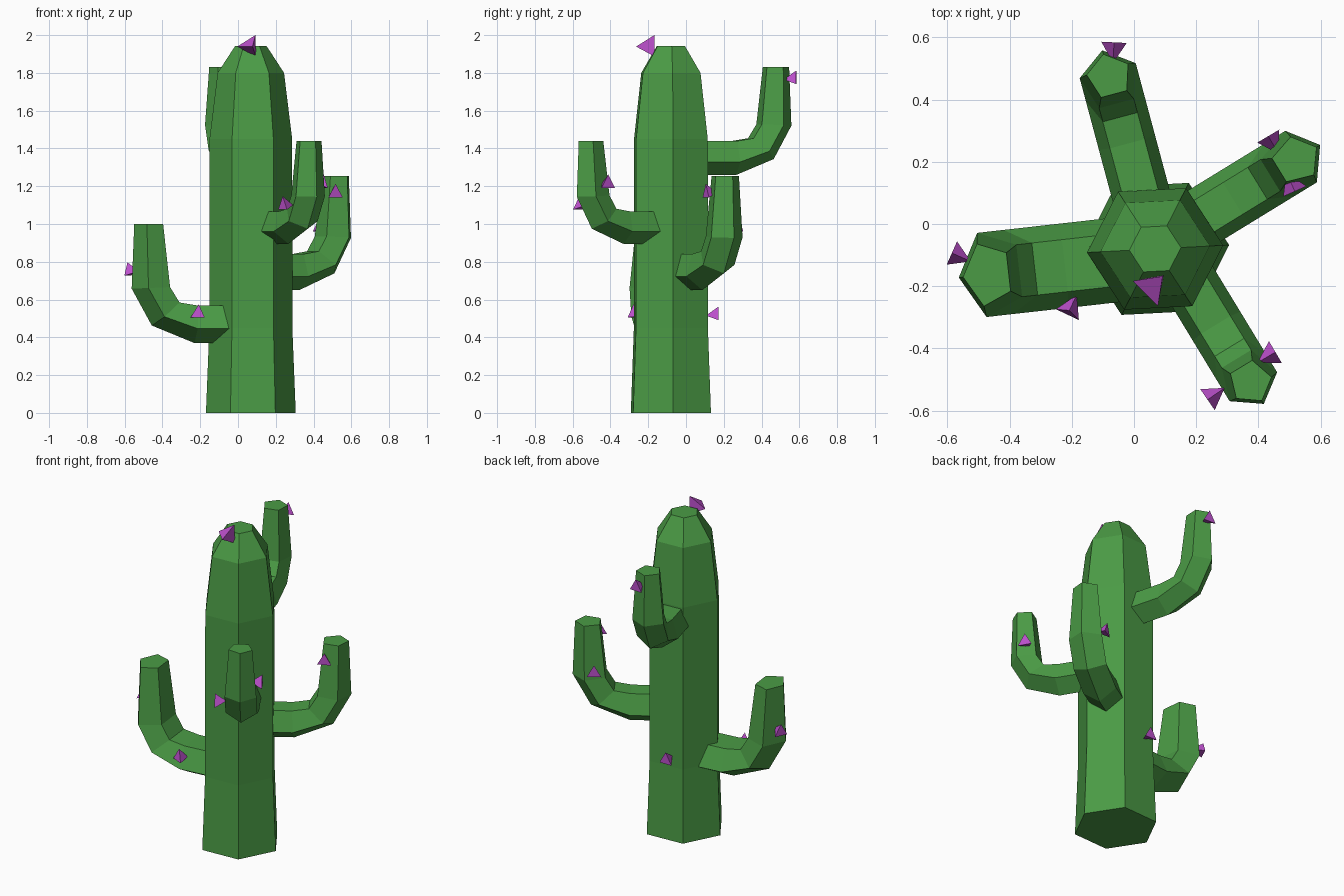
import bpy, bmesh
from math import sin, cos, radians, pi
from mathutils import Vector

if "Cube" in bpy.data.objects:
    bpy.data.objects.remove(bpy.data.objects["Cube"])

def material(name, rgb):
    m = bpy.data.materials.new(name)
    m.diffuse_color = (*rgb, 1)
    m.use_nodes = True
    m.node_tree.nodes["Principled BSDF"].inputs["Base Color"].default_value = m.diffuse_color
    return m

GREEN = material("cactus_green", (0.07, 0.33, 0.06))
PURPLE = material("flower_purple", (0.5, 0.08, 0.6))

def finish(name, bm, mat):
    bmesh.ops.recalc_face_normals(bm, faces=bm.faces[:])
    me = bpy.data.meshes.new(name)
    bm.to_mesh(me)
    bm.free()
    me.materials.append(mat)
    ob = bpy.data.objects.new(name, me)
    bpy.context.collection.objects.link(ob)

def loft(name, rings, mat):
    """Skin a list of point rings and cap both ends."""
    bm = bmesh.new()
    vs = [[bm.verts.new(p) for p in ring] for ring in rings]
    n = len(vs[0])
    for a, b in zip(vs, vs[1:]):
        for i in range(n):
            j = (i + 1) % n
            bm.faces.new((a[i], a[j], b[j], b[i]))
    bm.faces.new(vs[0][::-1])
    bm.faces.new(vs[-1])
    finish(name, bm, mat)

# Trunk: tapered six-sided column
AXIS = (0.068, -0.08)
trunk = [(0.0, 0.238), (0.45, 0.22), (1.45, 0.219), (1.8, 0.176), (1.943, 0.083)]
loft("trunk", [[(AXIS[0] + r * cos(radians(3 + 60 * i)),
                 AXIS[1] + r * sin(radians(3 + 60 * i)), z) for i in range(6)]
               for z, r in trunk], GREEN)

# Arm profile: outer (s, z), inner (s, z), width factor, in units of arm height
ARM = [((-0.92, 0.0), (-0.92, 0.315), 1.0),
       ((-0.53, 0.0), (-0.545, 0.315), 1.0),
       ((-0.17, 0.147), (-0.39, 0.34), 1.0),
       ((0.0, 0.457), (-0.31, 0.47), 1.0),
       ((-0.022, 1.0), (-0.255, 1.0), 0.74)]

def arm(name, apex, z0, height, angle, rt):
    """Bent five-sided arm; apex is the outermost point of the elbow."""
    d = Vector((cos(radians(angle)), sin(radians(angle)), 0))
    t = Vector((-d.y, d.x, 0))
    base = Vector((*apex, z0))
    rings = []
    for o, i, w in ARM:
        o, i = Vector(o) * height, Vector(i) * height
        ring = []
        for k in range(5):
            a = 2 * pi * k / 5
            p = o.lerp(i, (1 - cos(a)) / 1.809)
            ring.append(base + d * p.x + t * (rt * w * sin(a)) + Vector((0, 0, p.y)))
        rings.append(ring)
    loft(name, rings, GREEN)

arm("left_arm", (-0.563, -0.172), 0.37, 0.63, 186.4, 0.143)
arm("back_arm", (-0.102, 0.558), 1.26, 0.57, 105, 0.098)
arm("right_arm", (0.598, 0.254), 0.65, 0.605, 31.5, 0.102)
arm("front_arm", (0.417, -0.578), 0.895, 0.545, -58.7, 0.094)

# Flowers: little four-faced buds, point inward and flat side outward
def flower(name, centre, direction, r=0.05):
    q = Vector(direction).to_track_quat('Z', 'Y')
    c = Vector(centre)
    bm = bmesh.new()
    tip = bm.verts.new(c + q @ Vector((0, 0, -r)))
    rim = [bm.verts.new(c + q @ Vector((0.943 * r * cos(a), 0.943 * r * sin(a), r / 3)))
           for a in (pi / 2 + 2 * pi * k / 3 for k in range(3))]
    bm.faces.new(rim)
    for k in range(3):
        bm.faces.new((tip, rim[(k + 1) % 3], rim[k]))
    finish(name, bm, PURPLE)

flower("trunk_top_flower", (0.065, -0.195, 1.941), (-0.43, -0.43, 0.79), 0.07)
flower("trunk_back_flower", (0.02, 0.155, 0.515), (0, 1, 0))
flower("back_arm_flower", (-0.065, 0.567, 1.765), (0.05, 1, 0))
flower("right_arm_flower_1", (0.51, 0.12, 1.165), (0.4, -0.9, 0))
flower("right_arm_flower_2", (0.44, 0.268, 0.985), (-0.5, 0.85, 0))
flower("front_arm_flower_1", (0.44, -0.42, 1.215), (0.85, 0.5, 0))
flower("front_arm_flower_2", (0.25, -0.555, 1.1), (-0.8, -0.55, 0))
flower("left_arm_flower_1", (-0.57, -0.1, 0.75), (-0.9, 0.4, 0))
flower("left_arm_flower_2", (-0.205, -0.272, 0.525), (-0.4, -0.85, 0.2))
